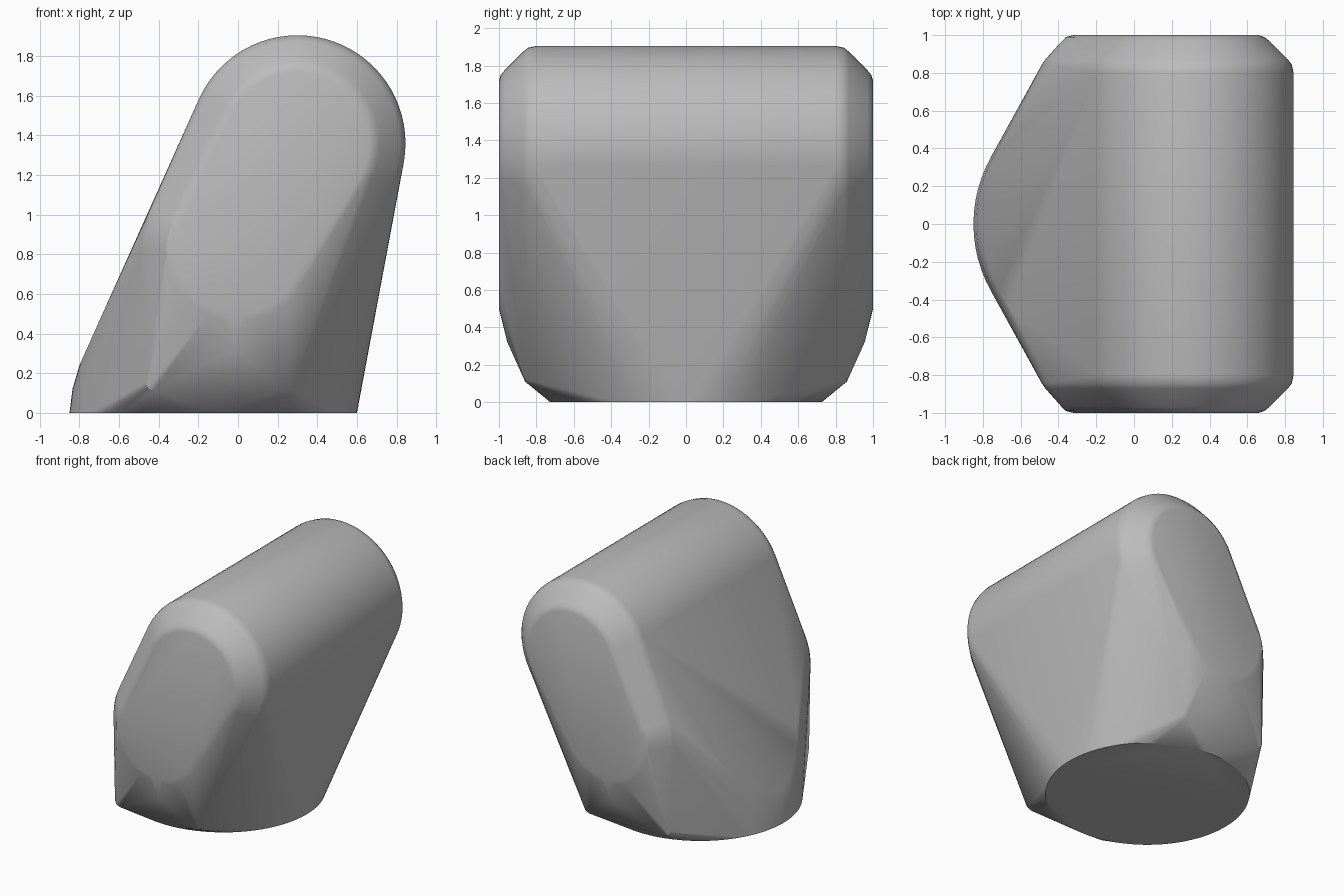
import bpy, bmesh
from math import sin, cos, pi, radians

cube = bpy.data.objects.get("Cube")
if cube:
    bpy.data.objects.remove(cube, do_unlink=True)

STEPS = 72
points = []


def ring(cx, cz, r, y):
    """Circle lying across the y axis, on both sides of the body."""
    for i in range(STEPS):
        a = 2 * pi * i / STEPS
        for side in (-1, 1):
            points.append((cx + r * cos(a), side * y, cz + r * sin(a)))


# Round top barrel with softened chamfered ends
for y, r in ((0.80, 0.545), (0.845, 0.535), (0.87, 0.515), (0.97, 0.415), (0.99, 0.39), (1.0, 0.36)):
    ring(0.30, 1.36, r, y)

# Lower end of the flat side faces
for y, r in ((0.84, 0.49), (0.87, 0.47), (0.96, 0.39), (0.99, 0.36), (1.0, 0.32)):
    ring(0.0, 0.82, r, y)

# Round foot
for i in range(STEPS):
    a = 2 * pi * i / STEPS
    points.append((-0.125 + 0.725 * cos(a), 0.725 * sin(a), 0))

# Bulge above the foot, rising to the sloping side
for i in range(33):
    a = radians(-58 + 116 * i / 32)
    x = -0.125 - 0.675 * cos(a)
    z = 0.24 + (x + 0.80) / 0.448
    points.append((x, 0.72 * sin(a), z))
    points.append((-0.125 - 0.71 * cos(a), 0.724 * sin(a), z * 0.5))

# Low corners and the swell between them
for side in (-1, 1):
    for dx, dz in ((0, 0), (0.03, -0.015), (-0.01, 0.03)):
        points.append((-0.455 + dx, side * 0.86, 0.125 + dz))
        points.append((0.27 - dx, side * 0.86, 0.125 + dz))
    points.append((-0.02, side * 0.955, 0.32))

# Wrap the whole form in one skin
bm = bmesh.new()
for p in points:
    bm.verts.new(p)
result = bmesh.ops.convex_hull(bm, input=bm.verts)
loose = [v for v in bm.verts if not v.link_faces]
bmesh.ops.delete(bm, geom=loose, context="VERTS")
bmesh.ops.dissolve_limit(bm, angle_limit=radians(0.5), verts=bm.verts, edges=bm.edges)
bmesh.ops.recalc_face_normals(bm, faces=bm.faces)
mesh = bpy.data.meshes.new("body")
bm.to_mesh(mesh)
bm.free()
body = bpy.data.objects.new("body", mesh)
bpy.context.collection.objects.link(body)

# Plain grey
grey = bpy.data.materials.new("plain grey")
grey.use_nodes = True
colour = (0.5, 0.5, 0.5, 1)
grey.diffuse_color = colour
grey.node_tree.nodes["Principled BSDF"].inputs["Base Color"].default_value = colour
mesh.materials.append(grey)

bpy.ops.object.select_all(action="DESELECT")
body.select_set(True)
bpy.context.view_layer.objects.active = body
bpy.ops.object.shade_smooth_by_angle(angle=radians(30))
